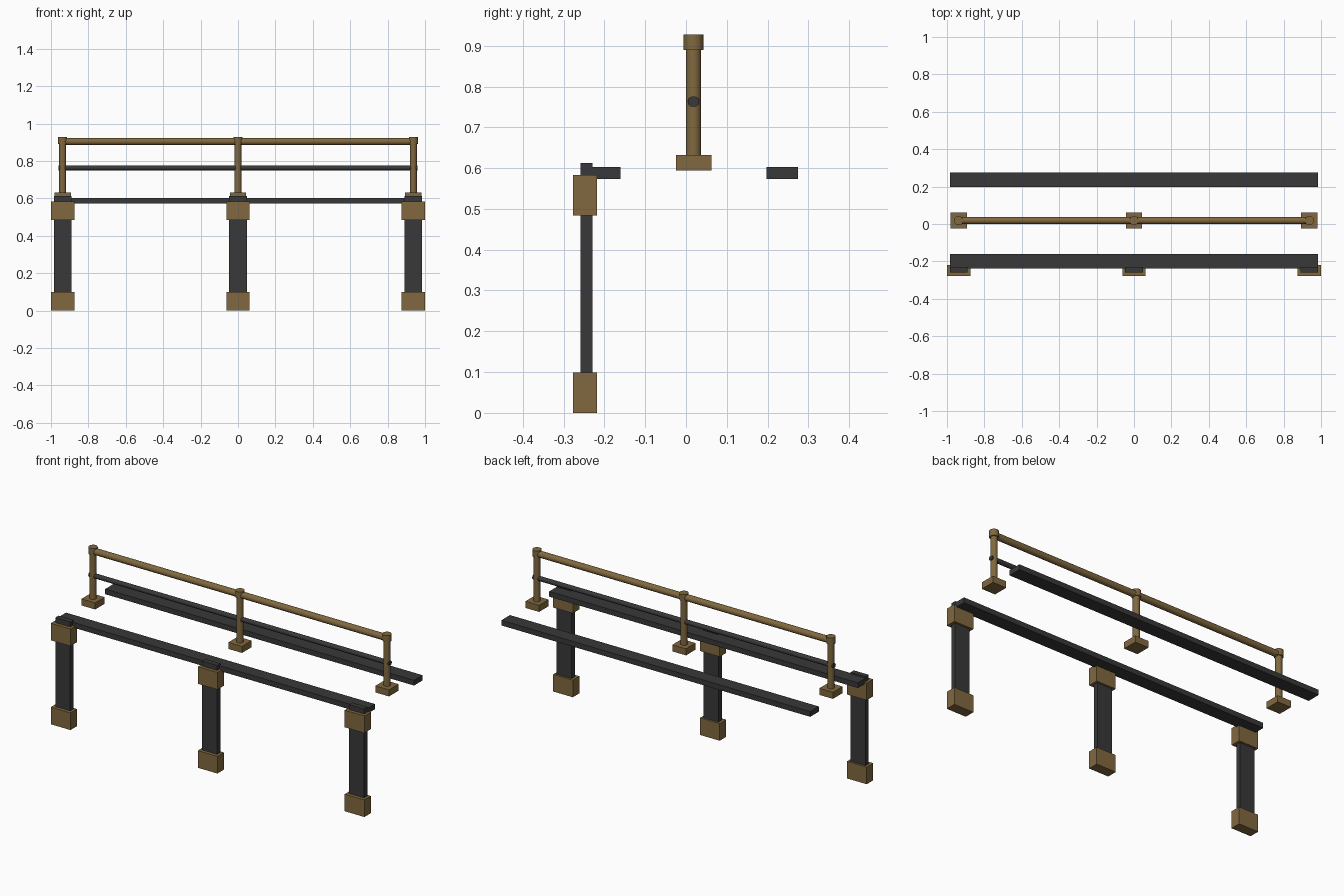
import bpy, math

if "Cube" in bpy.data.objects:
    bpy.data.objects.remove(bpy.data.objects["Cube"])

def material(name, rgb):
    m = bpy.data.materials.new(name)
    m.diffuse_color = (*rgb, 1)
    m.use_nodes = True
    m.node_tree.nodes["Principled BSDF"].inputs["Base Color"].default_value = m.diffuse_color
    return m

BROWN = material("bronze_brown", (0.22, 0.14, 0.05))
DARK = material("dark_grey", (0.04, 0.04, 0.04))

def box(name, x, y, z, mat):
    """Box from (min, max) ranges on each axis."""
    bpy.ops.mesh.primitive_cube_add(size=1, location=[(a + b) / 2 for a, b in (x, y, z)])
    o = bpy.context.object
    o.name = name
    o.scale = [b - a for a, b in (x, y, z)]
    bpy.ops.object.transform_apply(location=False, rotation=False, scale=True)
    o.data.materials.append(mat)

def rod(name, center, radius, length, mat, along_x=False):
    bpy.ops.mesh.primitive_cylinder_add(vertices=24, radius=radius, depth=length, location=center,
                                        rotation=(0, math.pi / 2 if along_x else 0, 0))
    o = bpy.context.object
    o.name = name
    o.data.materials.append(mat)
    bpy.ops.object.shade_smooth_by_angle(angle=math.radians(35))

RAIL_Y = 0.0185

for side, x in (("left", -0.9375), ("middle", 0), ("right", 0.9375)):
    # support leg with brown foot and collar
    box(side + "_leg", (x - 0.0475, x + 0.0475), (-0.258, -0.229), (0.05, 0.612), DARK)
    box(side + "_leg_foot", (x - 0.0625, x + 0.0625), (-0.277, -0.218), (0, 0.099), BROWN)
    box(side + "_leg_collar", (x - 0.0625, x + 0.0625), (-0.277, -0.218), (0.484, 0.583), BROWN)
    # railing post with base plate and cap
    box(side + "_post_base", (x - 0.0435, x + 0.0435), (RAIL_Y - 0.0435, RAIL_Y + 0.0435),
        (0.594, 0.632), BROWN)
    rod(side + "_post", (x, RAIL_Y, 0.761), 0.0185, 0.266, BROWN)
    rod(side + "_post_cap", (x, RAIL_Y, 0.909), 0.0245, 0.038, BROWN)

# long flat beams
box("front_beam", (-0.985, 0.985), (-0.237, -0.16), (0.573, 0.603), DARK)
box("back_beam", (-0.985, 0.985), (0.197, 0.275), (0.573, 0.603), DARK)

# handrail and thin lower rail
rod("top_rail", (0, RAIL_Y, 0.904), 0.0185, 1.875, BROWN, True)
rod("lower_rail", (0, RAIL_Y, 0.763), 0.0135, 1.918, DARK, True)
